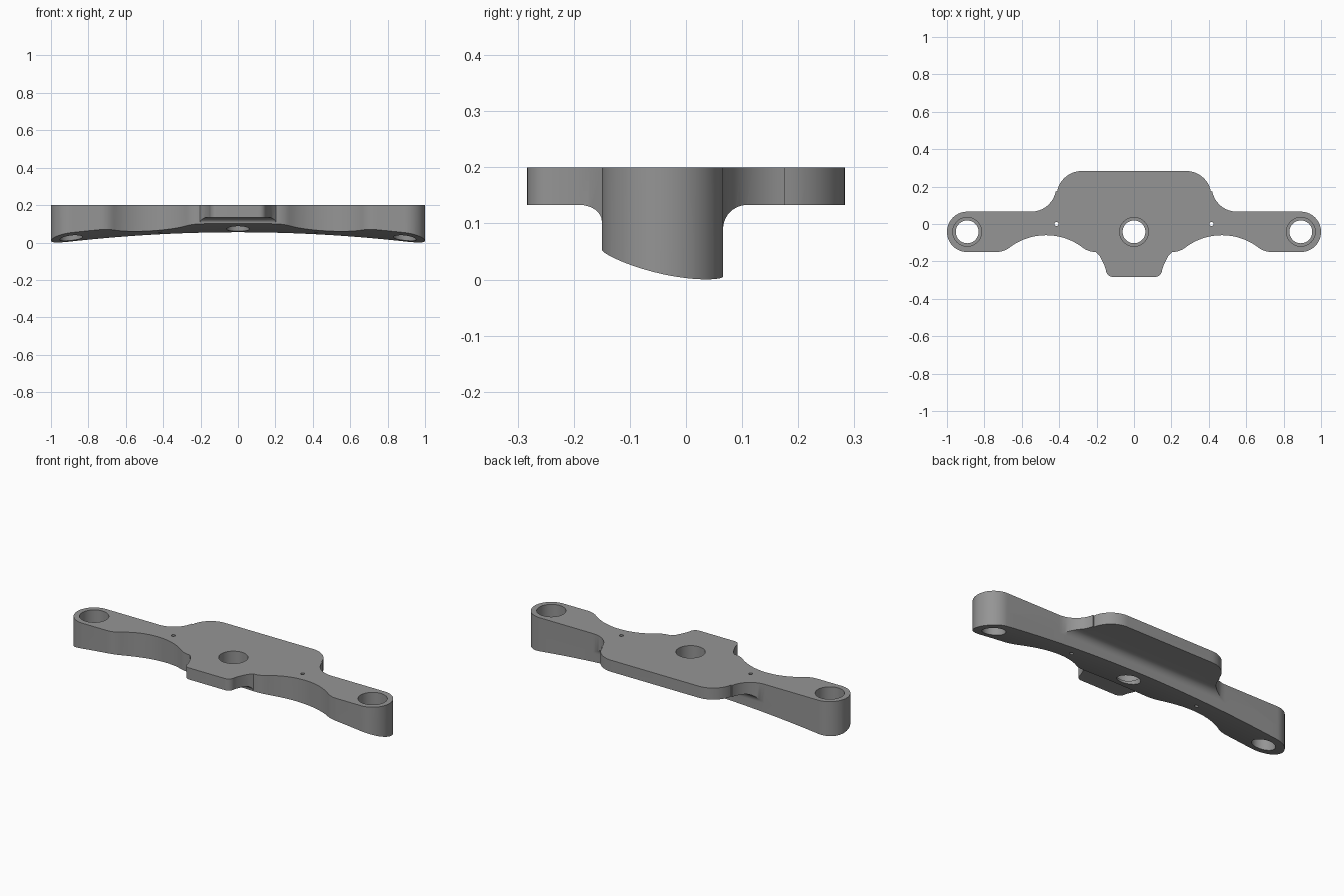
import bpy, bmesh, math

if "Cube" in bpy.data.objects:
    bpy.data.objects.remove(bpy.data.objects["Cube"])

HOLE_Y = -0.042          # centre line of the arm
Y_FRONT, Y_BACK = -0.150, 0.066
TOP, FLANGE = 0.20, 0.133

grey = bpy.data.materials.new("grey metal")
grey.diffuse_color = (0.30, 0.30, 0.30, 1)
grey.use_nodes = True
grey.node_tree.nodes["Principled BSDF"].inputs["Base Color"].default_value = grey.diffuse_color


def arc(cx, cy, r, a0, a1, n, ry=None):
    """Points on an arc, angles in degrees."""
    ry = ry or r
    out = []
    for i in range(n + 1):
        a = math.radians(a0 + (a1 - a0) * i / n)
        out.append((cx + r * math.cos(a), cy + ry * math.sin(a)))
    return out


def loft(name, rings):
    """Closed solid through rings with equal point counts."""
    bm = bmesh.new()
    vs = [[bm.verts.new(p) for p in ring] for ring in rings]
    n = len(vs[0])
    for a, b in zip(vs, vs[1:]):
        for i in range(n):
            j = (i + 1) % n
            bm.faces.new((a[i], a[j], b[j], b[i]))
    bm.faces.new(vs[0])
    bm.faces.new(vs[-1])
    bmesh.ops.recalc_face_normals(bm, faces=bm.faces)
    me = bpy.data.meshes.new(name)
    bm.to_mesh(me)
    bm.free()
    ob = bpy.data.objects.new(name, me)
    bpy.context.collection.objects.link(ob)
    me.materials.append(grey)
    return ob


def prism(name, pts, z0, z1):
    return loft(name, [[(x, y, z) for x, y in pts] for z in (z0, z1)])


# Plan outline: right half from back to front, then mirrored
half = arc(0.28, 0.15, 0.133, 90, 10.5, 12)               # back plate corner
half += arc(0.55, 0.20, 0.134, 190.5, 270, 12)            # blend into arm
half += arc(0.892, HOLE_Y, 0.108, 90, -90, 28)            # rounded arm end
half += arc(0.737, -0.03, 0.12, 270, 232.8, 6)            # waist, outer blend
half += arc(0.47, -0.382, 0.322, 52.8, 127.2, 24)[1:]     # waist scoop
half += arc(0.203, -0.03, 0.12, 307.2, 270, 6)[1:]        # waist, inner blend
half += [(0.183, -0.172), (0.168, -0.20), (0.157, -0.225)]  # front tab flank
half += arc(0.113, -0.246, 0.037, 0, -90, 8)              # front tab corner
outline = half + [(-x, y) for x, y in reversed(half)]
plate = prism("bracket_plate", outline, -0.1, TOP)


# Underside: side profile swept along x with an arched, sloping bottom
def section(x):
    pts = [(-0.4, 0.3), (-0.4, FLANGE)]
    pts += arc(-0.19, 0.104, 0.04, 90, 0, 8, FLANGE - 0.104)
    for i in range(13):
        t = (Y_BACK - Y_FRONT) * (1 - i / 12)
        z = 0.055 - 0.062 * x * x + 0.09 * t + 0.6 * t * t
        pts.append((Y_BACK - t, z))
    pts += arc(Y_BACK + 0.043, 0.09, 0.043, 180, 90, 10)
    pts += [(0.4, FLANGE), (0.4, 0.3)]
    return [(x, y, z) for y, z in pts]


cutters = [("INTERSECT", loft("underside_form", [section(-1.1 + 2.2 * i / 44) for i in range(45)]))]

# Counterbored holes and two small pin holes
for i, hx in enumerate((-0.892, 0, 0.892)):
    bore = arc(hx, HOLE_Y, 0.061, 0, 360, 48)[:-1]
    wide = arc(hx, HOLE_Y, 0.077, 0, 360, 48)[:-1]
    rings = [(bore, -0.2), (bore, 0.10), (wide, 0.10), (wide, 0.3)]
    cutters.append(("DIFFERENCE", loft(f"bore_cutter_{i}", [[(x, y, z) for x, y in p] for p, z in rings])))
for i, hx in enumerate((-0.414, 0.414)):
    cutters.append(("DIFFERENCE", prism(f"pin_hole_cutter_{i}", arc(hx, 0.0, 0.011, 0, 360, 16)[:-1], -0.2, 0.3)))

bpy.context.view_layer.objects.active = plate
plate.select_set(True)
for op, cutter in cutters:
    mod = plate.modifiers.new(cutter.name, "BOOLEAN")
    mod.operation, mod.object, mod.solver = op, cutter, "EXACT"
    bpy.ops.object.modifier_apply(modifier=mod.name)
    bpy.data.objects.remove(cutter)

bpy.ops.object.shade_smooth_by_angle(angle=math.radians(30))
